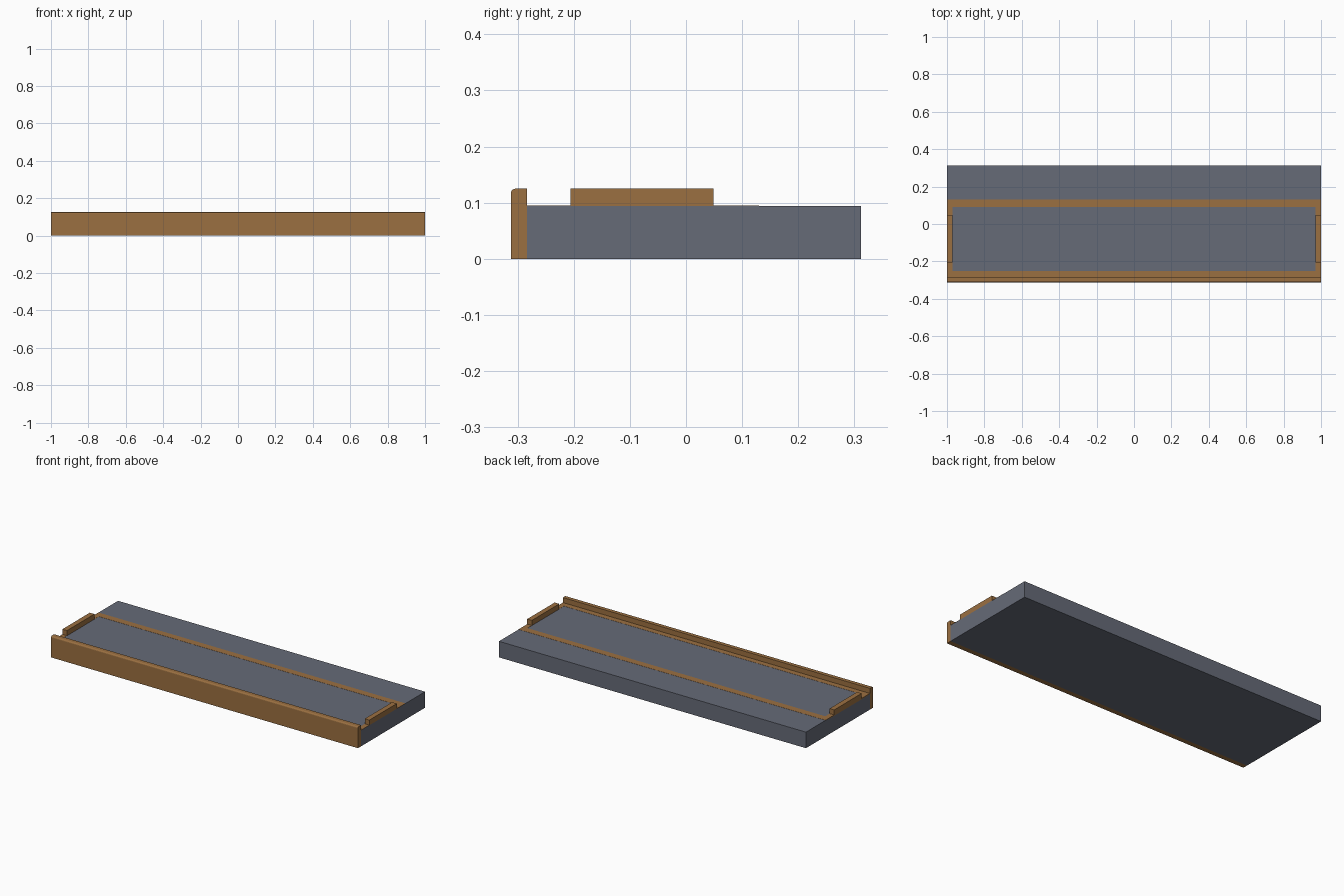
import bpy, bmesh

if "Cube" in bpy.data.objects:
    bpy.data.objects.remove(bpy.data.objects["Cube"])


def material(name, rgb):
    m = bpy.data.materials.new(name)
    m.diffuse_color = (*rgb, 1)
    m.use_nodes = True
    m.node_tree.nodes["Principled BSDF"].inputs["Base Color"].default_value = m.diffuse_color
    return m


WOOD = material("brown wood", (0.33, 0.162, 0.053))
STONE = material("slate grey", (0.133, 0.145, 0.185))


def box(name, lo, hi, mat, round_front=0):
    """Axis-aligned box; optionally rounds its top front edge."""
    bm = bmesh.new()
    bmesh.ops.create_cube(bm, size=1)
    for v in bm.verts:
        v.co = [(lo[i] + hi[i]) / 2 + v.co[i] * (hi[i] - lo[i]) for i in range(3)]
    if round_front:
        edges = [e for e in bm.edges
                 if all(v.co.z > hi[2] - 1e-4 and v.co.y < lo[1] + 1e-4 for v in e.verts)]
        bmesh.ops.bevel(bm, geom=edges, offset=round_front, segments=4,
                        profile=0.5, affect='EDGES')
    me = bpy.data.meshes.new(name)
    bm.to_mesh(me)
    bm.free()
    me.materials.append(mat)
    ob = bpy.data.objects.new(name, me)
    bpy.context.collection.objects.link(ob)
    return ob


TOP, RIM = 0.0945, 0.125
INLAY = TOP + 0.0008

# Main slab and the raised board along its front
box("slab", (-1, -0.283, 0), (1, 0.312, TOP), STONE)
box("front_board", (-1, -0.312, 0), (1, -0.283, RIM), WOOD, round_front=0.008)

# Thin wooden inlay frame on the slab's top
box("inlay_front", (-1, -0.283, TOP - 0.004), (1, -0.25, INLAY), WOOD)
box("inlay_back", (-1, 0.09, TOP - 0.004), (1, 0.13, INLAY), WOOD)

# End inlays and raised end rails, mirrored left and right
for side, s in (("left", -1), ("right", 1)):
    x0, x1 = sorted((s * 0.97, s))
    box("inlay_" + side, (x0, -0.25, TOP - 0.004), (x1, 0.09, INLAY), WOOD)
    box("end_rail_" + side, (x0, -0.206, TOP), (x1, 0.049, RIM), WOOD)
